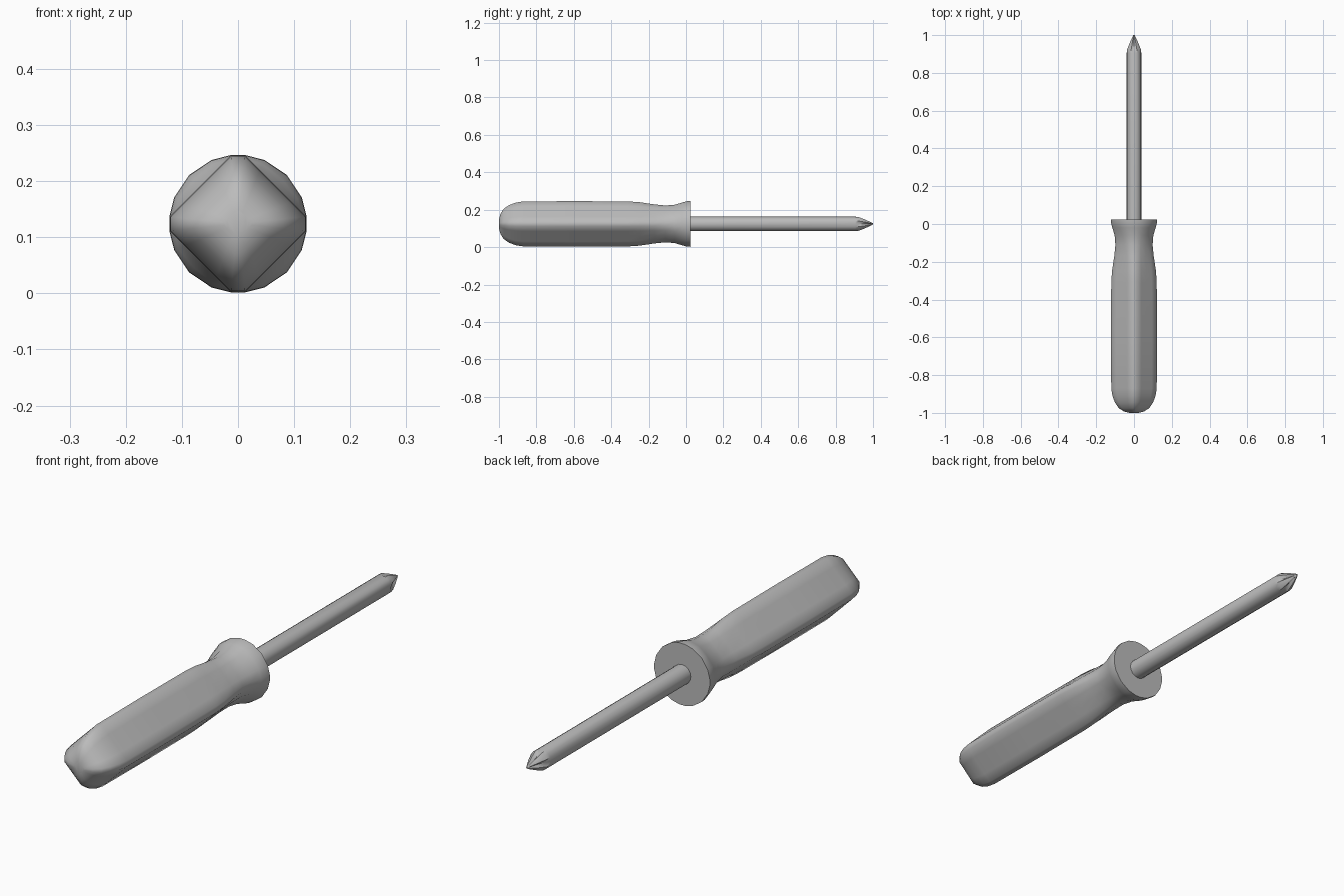
import bpy, bmesh
from math import sin, cos, radians, pi

cube = bpy.data.objects.get("Cube")
if cube:
    bpy.data.objects.remove(cube, do_unlink=True)

AXIS_Z = 0.124

grey = bpy.data.materials.new("plain_grey")
grey.use_nodes = True
grey.diffuse_color = (0.5, 0.5, 0.5, 1)
grey.node_tree.nodes["Principled BSDF"].inputs["Base Color"].default_value = (0.5, 0.5, 0.5, 1)


def loft(name, rings, smooth_angle):
    """Skin rings of (y, [(radius, angle), ...]) along the y axis and cap both ends."""
    bm = bmesh.new()
    loops = [[bm.verts.new((r * cos(a), y, AXIS_Z + r * sin(a))) for r, a in pts]
             for y, pts in rings]
    n = len(loops[0])
    for a, b in zip(loops, loops[1:]):
        for i in range(n):
            j = (i + 1) % n
            bm.faces.new((a[i], a[j], b[j], b[i]))
    bm.faces.new(loops[0])
    bm.faces.new(loops[-1])
    bmesh.ops.recalc_face_normals(bm, faces=bm.faces)
    mesh = bpy.data.meshes.new(name)
    bm.to_mesh(mesh)
    bm.free()
    mesh.materials.append(grey)
    obj = bpy.data.objects.new(name, mesh)
    bpy.context.collection.objects.link(obj)
    bpy.ops.object.select_all(action="DESELECT")
    obj.select_set(True)
    bpy.context.view_layer.objects.active = obj
    bpy.ops.object.shade_smooth_by_angle(angle=radians(smooth_angle))
    return obj


def grip_section(radius, flat):
    """Round section trimmed by four diagonal flats at the given distance."""
    pts = []
    for quarter in range(4):
        for deg in (-6, 6, 22.5, 45, 67.5):
            r = min(radius, flat / cos(radians(deg - 45))) if deg > 0 else \
                min(radius, flat / cos(radians(45 + deg)))
            pts.append((r, radians(deg + 90 * quarter)))
    return pts


# Handle: domed butt, flat-sided grip, neck and round flange (y, radius, flat distance)
handle_profile = [
    (-1.0, 0.025, 0.019), (-0.992, 0.055, 0.042), (-0.975, 0.082, 0.063),
    (-0.945, 0.103, 0.079), (-0.91, 0.116, 0.089), (-0.87, 0.122, 0.094),
    (-0.6, 0.123, 0.095), (-0.31, 0.123, 0.094), (-0.25, 0.117, 0.092),
    (-0.17, 0.105, 0.088), (-0.11, 0.099, 0.087), (-0.06, 0.103, 0.094),
    (-0.02, 0.115, 0.111), (0.005, 0.122, 0.122), (0.025, 0.123, 0.123),
]
loft("handle", [(y, grip_section(r, d)) for y, r, d in handle_profile], 50)


def shaft_section(radius, groove):
    """Sixteen-sided section with four grooves along the main axes."""
    return [(groove if i % 4 == 0 else radius, i * pi / 8) for i in range(16)]


# Shaft with cross-point tip (y, radius, groove radius)
shaft_profile = [
    (0.0, 0.039, 0.039), (0.905, 0.039, 0.039), (0.925, 0.039, 0.027),
    (0.96, 0.024, 0.012), (1.0, 0.004, 0.002),
]
loft("shaft", [(y, shaft_section(r, g)) for y, r, g in shaft_profile], 30)
